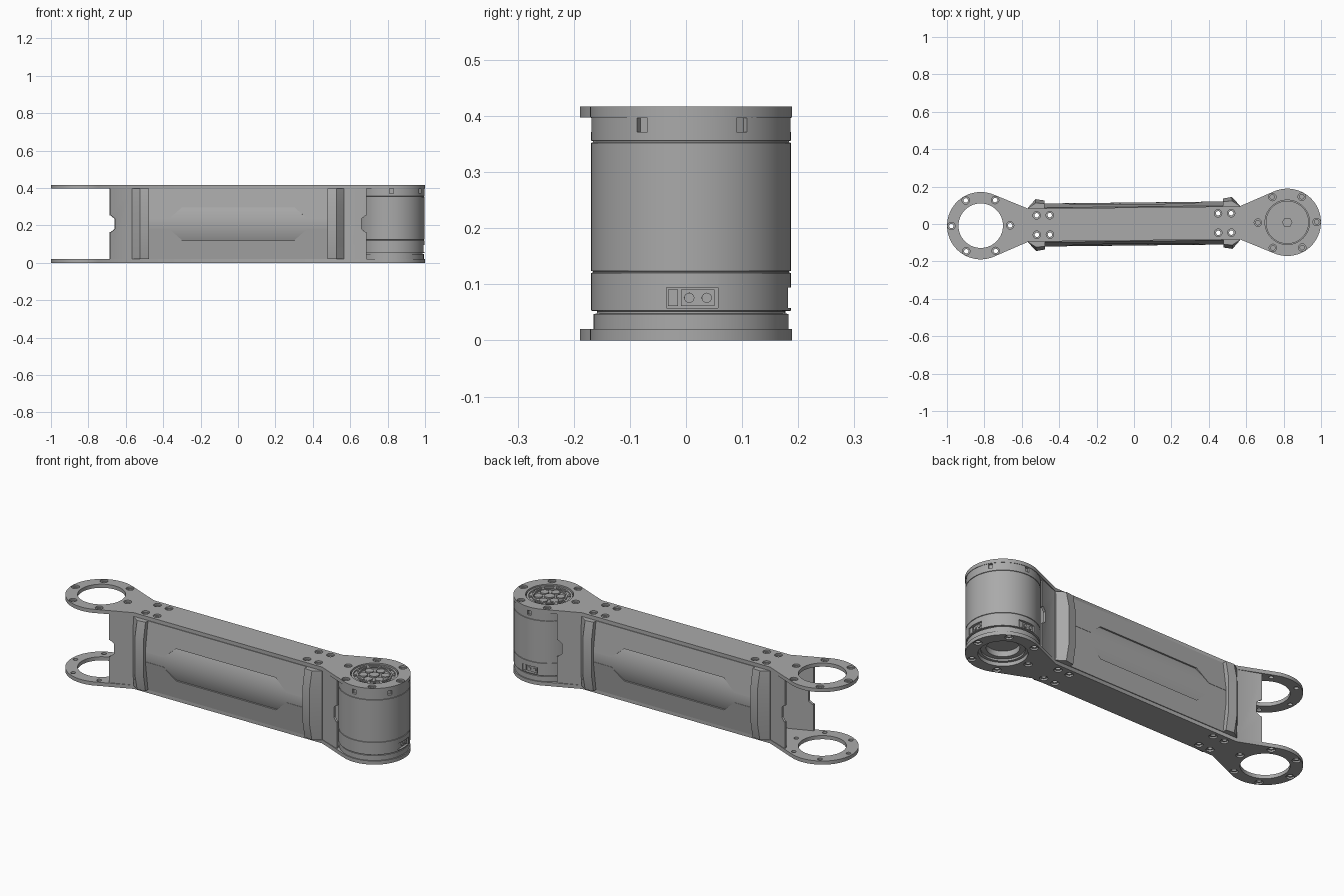
import bpy, bmesh, math
from math import sin, cos, pi, radians
from mathutils import Matrix, Vector

if "Cube" in bpy.data.objects:
    bpy.data.objects.remove(bpy.data.objects["Cube"])

TURN = Matrix.Rotation(0.011, 4, 'Z')   # the link sits slightly turned
CX, R, TOP, T = 0.8195, 0.18, 0.417, 0.02
MID = TOP / 2
HALF, NECK = 0.088, 0.565

grey = bpy.data.materials.new("machined_grey")
grey.use_nodes = True
grey.diffuse_color = (0.4, 0.4, 0.4, 1)
grey.node_tree.nodes["Principled BSDF"].inputs["Base Color"].default_value = (0.4, 0.4, 0.4, 1)


def loft(bm, rings):
    """Skin closed rings of equal length and cap both ends."""
    loops = [[bm.verts.new(p) for p in ring] for ring in rings]
    n = len(loops[0])
    for a, b in zip(loops, loops[1:]):
        for i in range(n):
            j = (i + 1) % n
            bm.faces.new((a[i], a[j], b[j], b[i]))
    bm.faces.new(loops[0][::-1])
    bm.faces.new(loops[-1])


def extrude(bm, pts, axis, a, b):
    """Extrude a 2D outline along axis from a to b."""
    place = {'x': lambda p, d: (d, p[0], p[1]),
             'y': lambda p, d: (p[0], d, p[1]),
             'z': lambda p, d: (p[0], p[1], d)}[axis]
    loft(bm, [[place(p, d) for p in pts] for d in (a, b)])


def circle(r, x=0, y=0, n=24):
    return [(x + r * cos(2 * pi * i / n), y + r * sin(2 * pi * i / n)) for i in range(n)]


def lathe(bm, profile, x=0, y=0, n=24):
    loft(bm, [[(*p, z) for p in circle(r, x, y, n)] for r, z in profile])


def rect(w, h, x=0, y=0):
    return [(x - w/2, y - h/2), (x + w/2, y - h/2), (x + w/2, y + h/2), (x - w/2, y + h/2)]


def smooth(me):
    me.polygons.foreach_set("use_smooth", [True] * len(me.polygons))
    me.set_sharp_from_angle(angle=radians(25))


def finish(bm, name, cutter=None):
    bmesh.ops.recalc_face_normals(bm, faces=bm.faces)
    bm.transform(TURN)
    me = bpy.data.meshes.new(name)
    bm.to_mesh(me)
    bm.free()
    me.materials.append(grey)
    ob = bpy.data.objects.new(name, me)
    bpy.context.collection.objects.link(ob)
    if cutter:
        mod = ob.modifiers.new("cut", 'BOOLEAN')
        mod.operation, mod.solver, mod.object = 'DIFFERENCE', 'EXACT', cutter
        dg = bpy.context.evaluated_depsgraph_get()
        ob.data = bpy.data.meshes.new_from_object(ob.evaluated_get(dg))
        ob.modifiers.clear()
        bpy.data.objects.remove(cutter)
    smooth(ob.data)
    return ob


def cutter_from(bm):
    ob = finish(bm, "cutter")
    ob.hide_render = True
    return ob


def around(bm, start, angle):
    """Move verts added since start from the +x direction round the motor axis."""
    bm.verts.ensure_lookup_table()
    m = Matrix.Translation((CX, 0, 0)) @ Matrix.Rotation(angle, 4, 'Z')
    bmesh.ops.transform(bm, matrix=m, verts=bm.verts[start:])


# Plate outline: two discs joined by tangent tapers to a narrow beam
dx = CX - NECK
t = pi - math.atan2(HALF, dx) - math.acos(R / math.hypot(dx, HALF))
arc = [(CX + R * cos(t * k / 28), R * sin(t * k / 28)) for k in range(-28, 29)]
outline = (arc + [(NECK, HALF), (-NECK, HALF)]
           + [(-x, -y) for x, y in arc] + [(-NECK, -HALF), (NECK, -HALF)])

# Top and bottom plates with bearing holes and counterbored bolt holes
bolts = [(s * CX + 0.157 * cos(k * pi / 3), 0.157 * sin(k * pi / 3))
         for s in (-1, 1) for k in range(6)]
bolts += [(s * x, y) for s in (-1, 1) for x in (0.45, 0.52) for y in (-0.052, 0.052)]
for name, outer, d in (("top_plate", TOP, -1), ("bottom_plate", 0, 1)):
    cut = bmesh.new()
    for x, y in bolts:
        lathe(cut, [(0.02, outer - d * 0.01), (0.02, outer + d * 0.009),
                    (0.012, outer + d * 0.009), (0.012, outer + d * 0.03)], x, y, 20)
    for s in (-1, 1):
        extrude(cut, circle(0.119, s * CX, 0, 56), 'z', outer - d * 0.01, outer + d * 0.03)
    cutter = cutter_from(cut)
    bm = bmesh.new()
    extrude(bm, outline, 'z', outer, outer + d * T)
    finish(bm, name, cutter)

for side, s in (("front", -1), ("back", 1)):
    # Side web that flares at both ends, with notched end edges
    cut = bmesh.new()
    for e in (-1, 1):
        notch = [(0.7, 0.045), (0.68, 0.045), (0.66, 0.028),
                 (0.66, -0.028), (0.68, -0.045), (0.7, -0.045)]
        extrude(cut, [(e * x, MID + z) for x, z in notch], 'y', s * 0.03, s * 0.2)
    cutter = cutter_from(cut)
    line = [(-0.685, 0.133), (-NECK, 0.086), (NECK, 0.086), (0.685, 0.133)]
    bm = bmesh.new()
    extrude(bm, [(x, s * y) for x, y in line] + [(x, s * (y - 0.014)) for x, y in line[::-1]],
            'z', T, TOP - T)
    finish(bm, side + "_web", cutter)

    # Ridged side cover with a long window
    half = [(-0.5, 0.027), (-0.37, 0.027), (-0.3, 0.088), (0.3, 0.088), (0.37, 0.027), (0.5, 0.027)]
    cut = bmesh.new()
    extrude(cut, [(x, MID + z) for x, z in half] + [(x, MID - z) for x, z in half[::-1]],
            'y', s * 0.05, s * 0.2)
    cutter = cutter_from(cut)
    bm = bmesh.new()
    section = [(0.082, T), (0.092, T), (0.119, MID), (0.092, TOP - T), (0.082, TOP - T)]
    extrude(bm, [(s * y, z) for y, z in section], 'x', -0.478, 0.478)
    finish(bm, side + "_cover", cutter)

    # Rounded barrel inside the window
    bm = bmesh.new()
    curve = [(s * (0.115 - 2.2 * z * z), MID + z) for z in (k * 0.0095 for k in range(-10, 11))]
    extrude(bm, curve + [(s * 0.084, MID + 0.095), (s * 0.084, MID - 0.095)], 'x', -0.477, 0.477)
    finish(bm, side + "_barrel")

    # Raised faceted bands at both ends of the cover
    for end, e in (("right", -1), ("left", 1)):
        bm = bmesh.new()
        plan = [(0.567, 0.004), (0.525, 0.051), (0.478, 0.043)]
        rings = []
        for z, k in ((T, 0.6), (0.11, 1), (TOP - 0.11, 1), (TOP - T, 0.6)):
            rings.append([(e * 0.478, s * 0.08, z), (e * 0.567, s * 0.08, z)]
                         + [(e * x, s * (0.088 + k * y), z) for x, y in plan])
        loft(bm, rings)
        finish(bm, f"{side}_{end}_band")

# Motor housing: turned body with grooves, windows and connector pockets
cut = bmesh.new()
for k in range(6):
    n = len(cut.verts)
    extrude(cut, rect(0.022, 0.025, 0, 0.384), 'x', 0.165, 0.2)
    around(cut, n, k * pi / 3 + pi / 6)
for k in range(3):
    n = len(cut.verts)
    extrude(cut, rect(0.092, 0.036, 0, 0.076), 'x', 0.162, 0.2)
    around(cut, n, k * pi / 2)
cutter = cutter_from(cut)
profile = [(0.08, 0.06), (0.08, 0.03), (0.105, 0.03), (0.105, 0.02), (0.174, 0.02),
           (0.174, 0.047), (0.168, 0.048), (0.168, 0.052), (0.178, 0.053)]
for z in (0.122, 0.354):
    profile += [(0.178, z - 0.002), (0.175, z - 0.001), (0.175, z + 0.001), (0.178, z + 0.002)]
profile += [(0.178, 0.397), (0.115, 0.397), (0.115, 0.411), (0.104, 0.411), (0.104, 0.404),
            (0.088, 0.404), (0.088, 0.41), (0.08, 0.41), (0.08, 0.402)]
bm = bmesh.new()
lathe(bm, profile, CX, 0, 72)
finish(bm, "motor_housing", cutter)

# Hub bolts: a hexagonal cluster and an outer ring of screws
bm = bmesh.new()
extrude(bm, circle(0.028, CX, 0, 6), 'z', 0.4, 0.411)
for k in range(6):
    a = k * pi / 3 + pi / 6
    extrude(bm, circle(0.022, CX + 0.055 * cos(a), 0.055 * sin(a), 12), 'z', 0.4, 0.409)
for k in range(10):
    a = k * pi / 5
    extrude(bm, circle(0.008, CX + 0.096 * cos(a), 0.096 * sin(a), 10), 'z', 0.4, 0.41)
finish(bm, "hub_bolts")

# Connectors: a pin block and a frame carrying two round sockets
bm = bmesh.new()
for k in range(3):
    n = len(bm.verts)
    extrude(bm, rect(0.018, 0.03, -0.034, 0.076), 'x', 0.16, 0.17)
    extrude(bm, rect(0.06, 0.03, 0.01, 0.076), 'x', 0.16, 0.168)
    for y in (-0.005, 0.026):
        extrude(bm, circle(0.009, y, 0.076, 16), 'x', 0.16, 0.173)
    around(bm, n, k * pi / 2)
finish(bm, "connectors")
